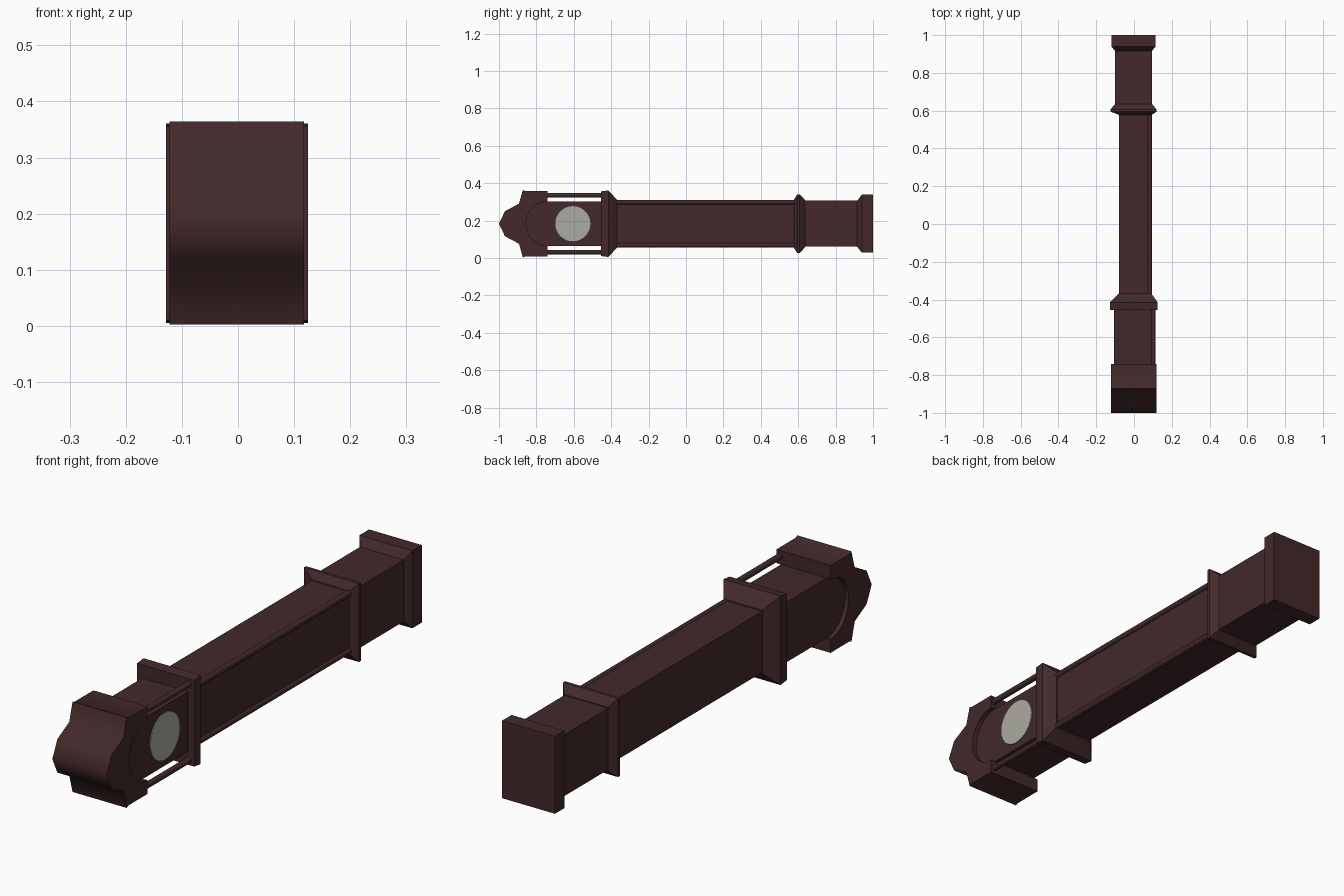
import bpy, bmesh, math

if "Cube" in bpy.data.objects:
    bpy.data.objects.remove(bpy.data.objects["Cube"])

ZC = 0.183  # centre height of the reclining clock


def material(name, rgb):
    m = bpy.data.materials.new(name)
    m.diffuse_color = (*rgb, 1)
    m.use_nodes = True
    m.node_tree.nodes["Principled BSDF"].inputs["Base Color"].default_value = m.diffuse_color
    return m


WOOD = material("dark mahogany", (0.056, 0.022, 0.023))
DIAL = material("pale dial", (0.41, 0.41, 0.365))


def finish(name, bm, mat, smooth=None):
    bmesh.ops.recalc_face_normals(bm, faces=bm.faces)
    me = bpy.data.meshes.new(name)
    bm.to_mesh(me)
    bm.free()
    me.materials.append(mat)
    ob = bpy.data.objects.new(name, me)
    bpy.context.collection.objects.link(ob)
    if smooth:
        bpy.ops.object.select_all(action='DESELECT')
        ob.select_set(True)
        bpy.context.view_layer.objects.active = ob
        bpy.ops.object.shade_smooth_by_angle(angle=math.radians(smooth))
    return ob


def loft(name, sections):
    """Rectangular sections along y: (y, x_back, x_front, half_width)."""
    bm = bmesh.new()
    rings = [[bm.verts.new(p) for p in ((a, y, ZC - h), (b, y, ZC - h),
                                        (b, y, ZC + h), (a, y, ZC + h))]
             for y, a, b, h in sections]
    for r, s in zip(rings, rings[1:]):
        for i in range(4):
            j = (i + 1) % 4
            bm.faces.new((r[i], r[j], s[j], s[i]))
    bm.faces.new(rings[0])
    bm.faces.new(rings[-1])
    return finish(name, bm, WOOD)


def extrude_x(name, points, x0, x1, mat, smooth=None):
    """Extrude a (y, z offset) outline along x."""
    bm = bmesh.new()
    f = bm.faces.new([bm.verts.new((x0, y, ZC + z)) for y, z in points])
    new = bmesh.ops.extrude_face_region(bm, geom=[f])["geom"]
    bmesh.ops.translate(bm, vec=(x1 - x0, 0, 0),
                        verts=[v for v in new if isinstance(v, bmesh.types.BMVert)])
    return finish(name, bm, mat, smooth)


def column(name, x, z, r, y0, y1):
    bm = bmesh.new()
    ring = [bm.verts.new((x + r * math.cos(a), y0, z + r * math.sin(a)))
            for a in (math.tau * i / 16 for i in range(16))]
    f = bm.faces.new(ring)
    new = bmesh.ops.extrude_face_region(bm, geom=[f])["geom"]
    bmesh.ops.translate(bm, vec=(0, y1 - y0, 0),
                        verts=[v for v in new if isinstance(v, bmesh.types.BMVert)])
    return finish(name, bm, WOOD, 40)


# Base, trunk and mouldings
loft("plinth", [(0.915, -0.1, 0.094, 0.123), (0.94, -0.12, 0.114, 0.155),
                (1.0, -0.12, 0.114, 0.155)])
loft("base_box", [(0.61, -0.1, 0.094, 0.123), (0.93, -0.1, 0.094, 0.123)])
loft("lower_moulding", [(0.578, -0.08, 0.094, 0.13), (0.595, -0.124, 0.119, 0.157),
                        (0.607, -0.124, 0.119, 0.157), (0.636, -0.1, 0.095, 0.127)])
loft("trunk", [(-0.4, -0.08, 0.086, 0.122), (0.6, -0.08, 0.086, 0.122)])
loft("upper_moulding", [(-0.455, -0.128, 0.125, 0.173), (-0.415, -0.128, 0.125, 0.178),
                        (-0.368, -0.08, 0.092, 0.127)])

# Arch-topped hood body
arch = [(-0.74 - 0.115 * math.cos(t), 0.12 * math.sin(t))
        for t in (math.pi * (i / 20 - 0.5) for i in range(21))]
extrude_x("hood_body", [(-0.44, -0.12)] + arch + [(-0.44, 0.12)], -0.105, 0.098, WOOD, 30)

# Crown with shaped top and arched opening
half = [(-0.968, 0.067), (-0.893, 0.107), (-0.872, 0.181), (-0.862, 0.175), (-0.74, 0.175)]
outline = ([(y, -z) for y, z in reversed(half)] + [(-1.0, 0)] + half
           + list(reversed(arch)))
extrude_x("crown", outline, -0.122, 0.118, WOOD, 60)

# Dial
extrude_x("dial", [(-0.605 + 0.094 * math.cos(t), 0.094 * math.sin(t))
                   for t in (math.tau * i / 32 for i in range(32))],
          0.096, 0.102, DIAL)

# Paired columns beside the trunk door and the hood
for side, s in (("left", -1), ("right", 1)):
    column("trunk_column_" + side, 0.084, ZC + s * 0.115, 0.012, -0.39, 0.59)
    column("hood_column_" + side, 0.102, ZC + s * 0.152, 0.012, -0.75, -0.44)
